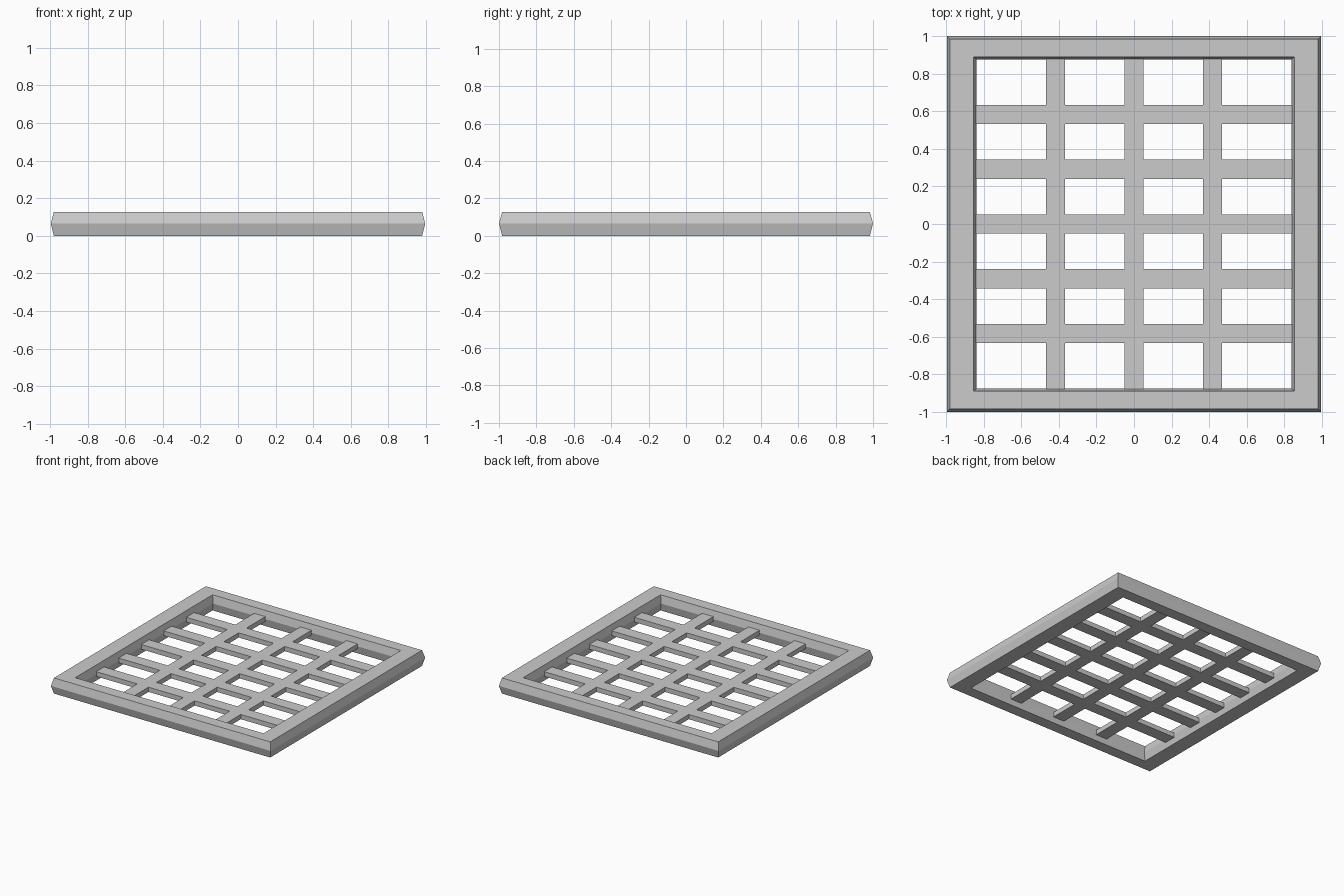
import bpy, bmesh

if "Cube" in bpy.data.objects:
    bpy.data.objects.remove(bpy.data.objects["Cube"])


def finish(name, bm):
    bmesh.ops.recalc_face_normals(bm, faces=bm.faces[:])
    mesh = bpy.data.meshes.new(name)
    bm.to_mesh(mesh)
    bm.free()
    obj = bpy.data.objects.new(name, mesh)
    bpy.context.collection.objects.link(obj)
    return obj


# Outer frame: hexagonal section swept round a mitred rectangle
H, MID = 0.128, 0.065
section = [  # half width x, half width y, z
    (0.98, 0.983, 0), (0.996, 1.0, MID), (0.98, 0.983, H),
    (0.853, 0.889, H), (0.837, 0.875, MID), (0.853, 0.889, 0),
]
bm = bmesh.new()
corners = [(-1, -1), (1, -1), (1, 1), (-1, 1)]
rings = [[bm.verts.new((sx * x, sy * y, z)) for x, y, z in section]
         for sx, sy in corners]
for i in range(4):
    a, b = rings[i], rings[(i + 1) % 4]
    for j in range(6):
        k = (j + 1) % 6
        bm.faces.new((a[j], b[j], b[k], a[k]))
finish("outer_frame", bm)


# Lattice: 3 bars along y and 5 along x, joined in one flat grid
def cuts(centres, end, half=0.051):
    inner = [c + s * half for c in centres for s in (-1, 1)]
    return [-end] + inner + [end]


LOW, HIGH = 0.044, 0.083
xs = cuts([0.418 * i for i in (-1, 0, 1)], 0.845)
ys = cuts([0.2915 * i for i in range(-2, 3)], 0.883)
bm = bmesh.new()
grid = [[bm.verts.new((x, y, LOW)) for y in ys] for x in xs]
for i in range(len(xs) - 1):
    for j in range(len(ys) - 1):
        if i % 2 or j % 2:  # odd strips are bars, the rest are openings
            bm.faces.new((grid[i][j], grid[i + 1][j],
                          grid[i + 1][j + 1], grid[i][j + 1]))
bmesh.ops.delete(bm, geom=[v for v in bm.verts if not v.link_faces],
                 context='VERTS')
ext = bmesh.ops.extrude_face_region(bm, geom=bm.faces[:], use_keep_orig=True)
top = [g for g in ext["geom"] if isinstance(g, bmesh.types.BMVert)]
bmesh.ops.translate(bm, verts=top, vec=(0, 0, HIGH - LOW))
finish("lattice_bars", bm)
